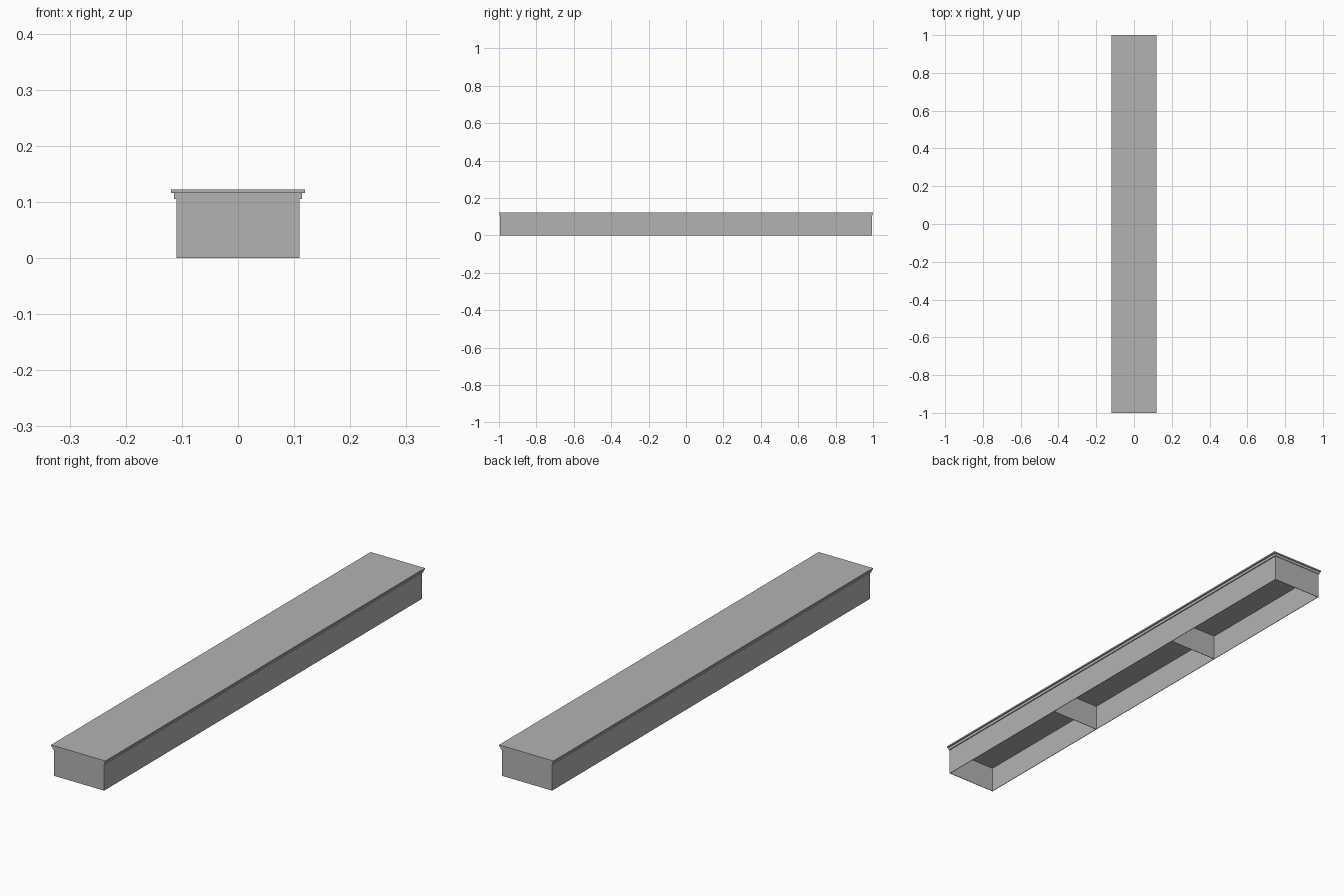
import bpy
import bmesh

default_cube = bpy.data.objects.get("Cube")
if default_cube:
    bpy.data.objects.remove(default_cube, do_unlink=True)

# One plain grey for the whole model
grey = bpy.data.materials.new("plain_grey")
grey.use_nodes = True
grey.diffuse_color = (0.45, 0.45, 0.45, 1)
bsdf = next(n for n in grey.node_tree.nodes if n.type == "BSDF_PRINCIPLED")
bsdf.inputs["Base Color"].default_value = grey.diffuse_color

WALL = 0.002
BODY_X, BODY_Y, BODY_TOP = 0.11, 0.995, 0.105


def box(name, half_x, half_y, z0, z1, y=0, open_bottom=False):
    """Box between two heights, optionally a thin shell open underneath."""
    bm = bmesh.new()
    bmesh.ops.create_cube(bm, size=1)
    for v in bm.verts:
        v.co.x *= 2 * half_x
        v.co.y = v.co.y * 2 * half_y + y
        v.co.z = z1 if v.co.z > 0 else z0
    if open_bottom:
        bottom = [f for f in bm.faces if f.normal.z < -0.5]
        bmesh.ops.delete(bm, geom=bottom, context="FACES_ONLY")
    mesh = bpy.data.meshes.new(name)
    bm.to_mesh(mesh)
    bm.free()
    mesh.materials.append(grey)
    obj = bpy.data.objects.new(name, mesh)
    bpy.context.collection.objects.link(obj)
    if open_bottom:
        shell = obj.modifiers.new("thin_walls", "SOLIDIFY")
        shell.thickness = WALL
        shell.offset = -1
        shell.use_even_offset = True
    return obj


# Hollow base, open underneath
box("base_shell", BODY_X, BODY_Y, 0, BODY_TOP, open_bottom=True)

# Two cross walls that split the hollow into three bays
for side, label in ((-1, "front"), (1, "back")):
    box(label + "_divider", BODY_X - WALL, WALL / 2, 0, BODY_TOP - WALL,
        y=side * 0.36)

# Stepped moulding and overhanging top slab
box("moulding", 0.114, 0.997, BODY_TOP, 0.116)
box("top_slab", 0.119, 1.0, 0.116, 0.122)
